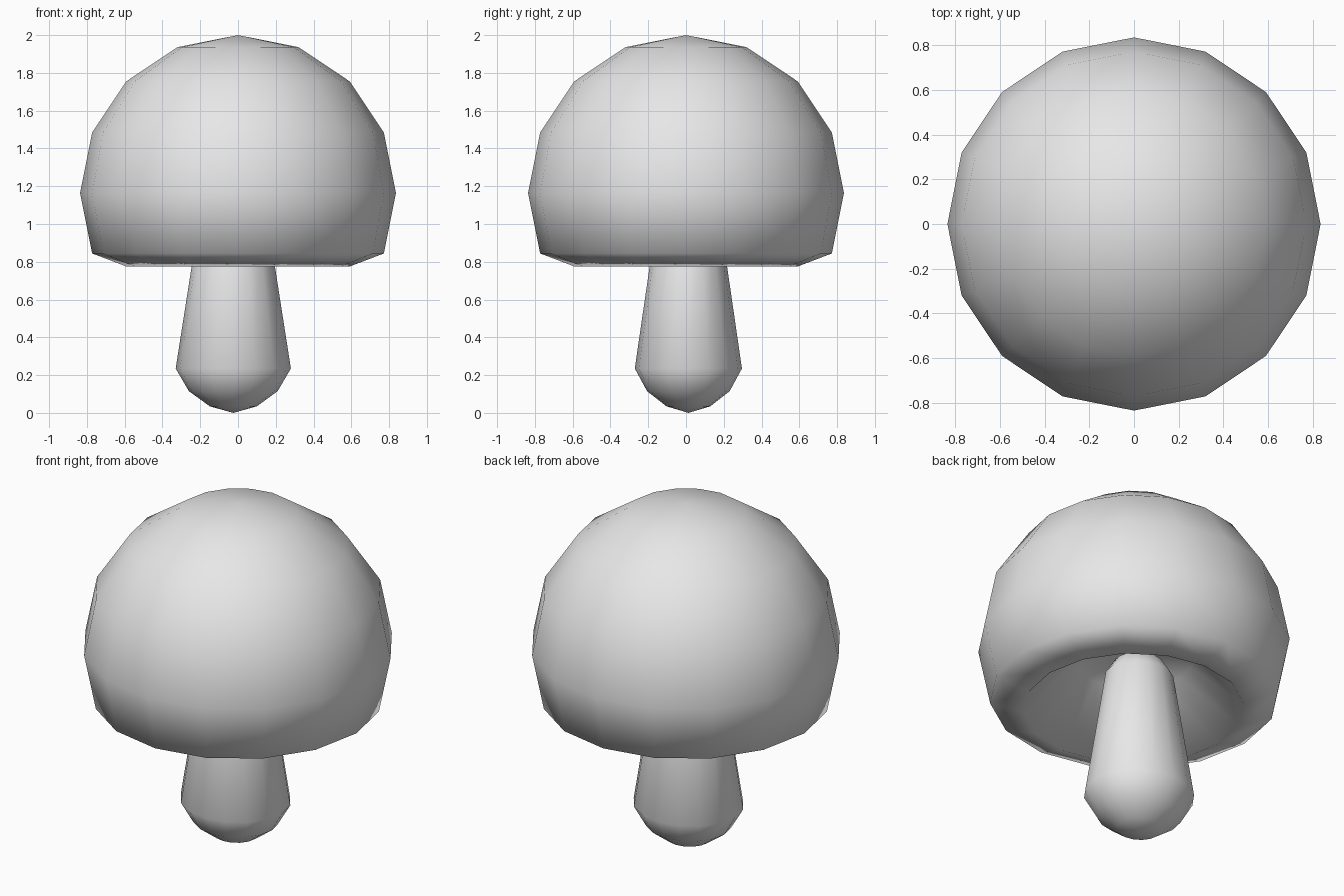
import bpy, bmesh
from math import sin, cos, radians
from mathutils import Matrix

if "Cube" in bpy.data.objects:
    bpy.data.objects.remove(bpy.data.objects["Cube"])

grey = bpy.data.materials.new("plain_grey")
grey.use_nodes = True
grey.diffuse_color = (0.8, 0.8, 0.8, 1)
grey.node_tree.nodes["Principled BSDF"].inputs["Base Color"].default_value = (0.8, 0.8, 0.8, 1)


def lathe(name, profile, scale=(1, 1), offset=(0, 0), sides=16):
    """Spin a (radius, height) profile about z into a smooth closed solid."""
    bm = bmesh.new()
    verts = [bm.verts.new((r, 0, z)) for r, z in profile]
    edges = [bm.edges.new(pair) for pair in zip(verts, verts[1:])]
    bmesh.ops.spin(bm, geom=verts + edges, cent=(0, 0, 0), axis=(0, 0, 1),
                   angle=radians(360), steps=sides)
    bmesh.ops.remove_doubles(bm, verts=bm.verts, dist=0.001)
    bmesh.ops.recalc_face_normals(bm, faces=bm.faces)
    bm.transform(Matrix.Translation((*offset, 0)) @ Matrix.Diagonal((*scale, 1, 1)))
    for face in bm.faces:
        face.smooth = True
    mesh = bpy.data.meshes.new(name)
    bm.to_mesh(mesh)
    bm.free()
    mesh.materials.append(grey)
    obj = bpy.data.objects.new(name, mesh)
    bpy.context.collection.objects.link(obj)
    return obj


# Cap: round dome down to just below its equator, then a rim and a hollow underside
R, mid = 0.836, 1.164
dome = [(R * sin(radians(22.5 * i)), mid + R * cos(radians(22.5 * i))) for i in range(6)]
hollow = [(0.591, 0.775), (0.32, 1.08), (0, 1.15)]
lathe("mushroom_cap", dome + hollow)

# Stem: bulbous foot, tapering shaft and a rounded tip inside the cap
stem = [(0, 0.005), (0.125, 0.035), (0.235, 0.115), (0.305, 0.235),
        (0.19, 0.97), (0.14, 1.05), (0.075, 1.09), (0, 1.105)]
stem = [(r, z - 0.005 if z < 0.01 else z) for r, z in stem]
lathe("mushroom_stem", stem, scale=(1, 0.93), offset=(-0.025, 0.0125))
